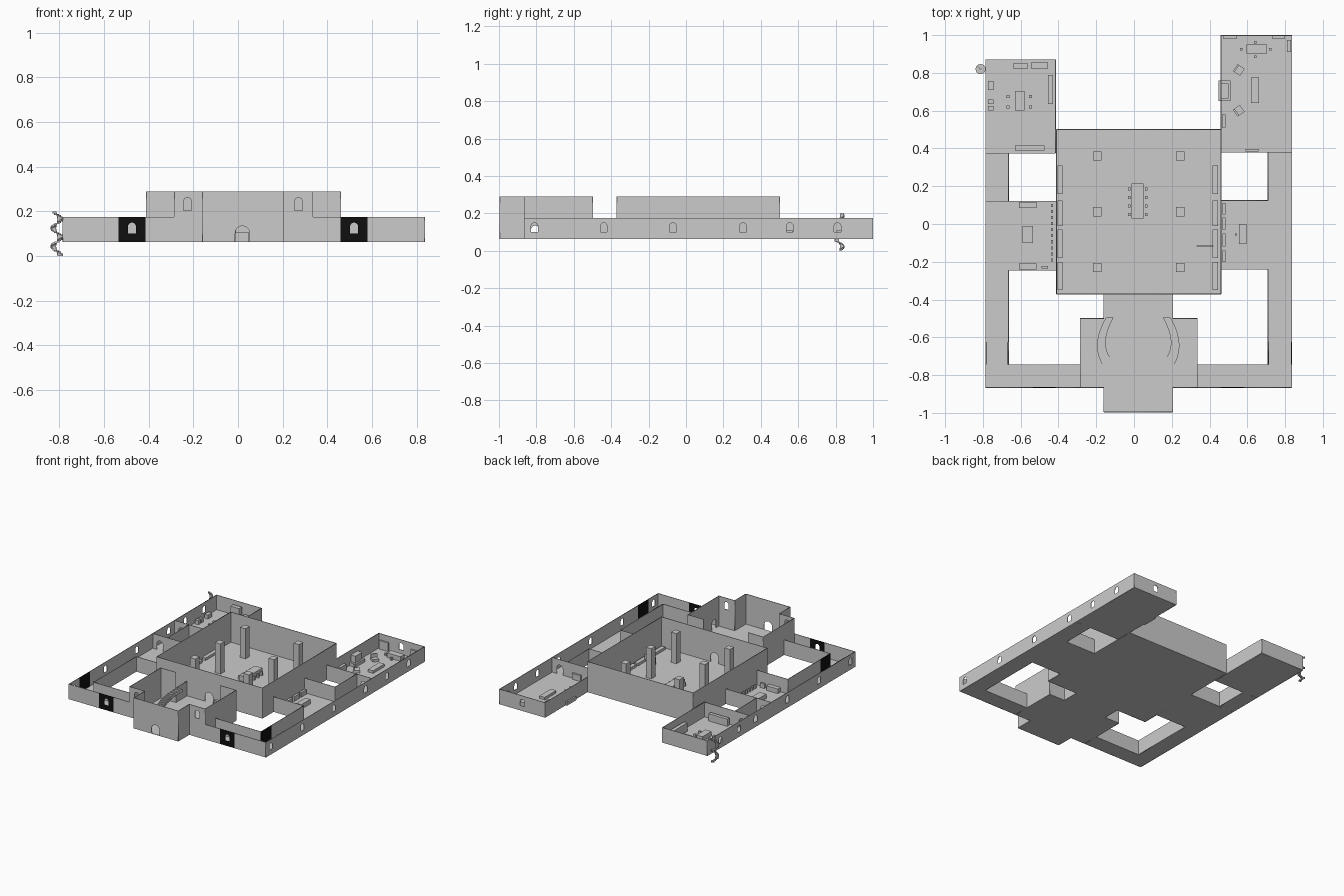
import bpy, math
from mathutils import Matrix, Vector

if "Cube" in bpy.data.objects:
    bpy.data.objects.remove(bpy.data.objects["Cube"])

F, LOW, HIGH, T = 0.063, 0.175, 0.29, 0.004   # floor, wall tops, wall thickness

black = bpy.data.materials.new("dark_panel")
black.diffuse_color = (0.005, 0.005, 0.005, 1)
black.use_nodes = True
black.node_tree.nodes["Principled BSDF"].inputs["Base Color"].default_value = black.diffuse_color


def mesh_obj(name, verts, faces, mat=None):
    me = bpy.data.meshes.new(name)
    me.from_pydata(verts, [], faces)
    ob = bpy.data.objects.new(name, me)
    bpy.context.collection.objects.link(ob)
    if mat:
        me.materials.append(mat)
    return ob


BOX = [(0, 3, 2, 1), (4, 5, 6, 7), (0, 1, 5, 4), (1, 2, 6, 5), (2, 3, 7, 6), (3, 0, 4, 7)]


def prism(name, quad, z0, z1, mat=None):
    return mesh_obj(name, [(x, y, z) for z in (z0, z1) for x, y in quad], BOX, mat)


def box(name, x0, x1, y0, y1, z0, z1, mat=None):
    return prism(name, [(x0, y0), (x1, y0), (x1, y1), (x0, y1)], z0, z1, mat)


def arch(c, z0, z1, w):
    r = w / 2
    top = [(c + r * math.cos(a), z1 - r + r * math.sin(a)) for a in [math.pi * i / 8 for i in range(9)]]
    return [(c - r, z0), (c + r, z0)] + top


def wall(name, p, q, top, openings=(), mat=None):
    """Thin wall from p to q; openings are (distance from p, sill, head, width)."""
    d = Vector((q[0] - p[0], q[1] - p[1], 0))
    L = d.length
    d.normalize()
    cu = bpy.data.curves.new(name, 'CURVE')
    cu.dimensions, cu.fill_mode, cu.extrude = '2D', 'BOTH', T / 2
    for loop in [[(0, F), (L, F), (L, top), (0, top)]] + [arch(*o) for o in openings]:
        s = cu.splines.new('POLY')
        s.points.add(len(loop) - 1)
        for pt, (u, v) in zip(s.points, loop):
            pt.co = (u, v, 0, 1)
        s.use_cyclic_u = True
    tmp = bpy.data.objects.new(name + "_outline", cu)
    bpy.context.collection.objects.link(tmp)
    bpy.context.view_layer.update()
    me = bpy.data.meshes.new_from_object(tmp.evaluated_get(bpy.context.evaluated_depsgraph_get()))
    bpy.data.objects.remove(tmp)
    n = Vector((d.y, -d.x, 0))
    m = Matrix((d, (0, 0, 1), n)).transposed().to_4x4()
    m.translation = (p[0], p[1], 0)
    me.transform(m)
    me.materials.clear()
    if mat:
        me.materials.append(mat)
    bpy.context.collection.objects.link(bpy.data.objects.new(name, me))


def win(d):
    return (d, 0.1, 0.15, 0.036)


def door(d):
    return (d, F + 0.002, 0.135, 0.05)


# Floors
for x0, x1, y0, y1 in [
        (-.785, -.415, .375, .87), (-.785, -.665, -.745, .375), (-.665, -.41, -.245, .12),
        (-.785, -.285, -.865, -.745), (.335, .835, -.865, -.745), (.71, .835, -.745, .38),
        (.46, .71, -.24, .125), (.46, .835, .38, 1.0), (-.41, .46, -.37, .5),
        (-.285, .335, -.865, -.5), (-.16, .205, -.995, -.865), (-.16, .205, -.5, -.37)]:
    box("floor", x0, x1, y0, y1, F, F + .003)

# Outer side walls with windows
wall("west_wall", (-.785, -.865), (-.785, .87), LOW,
     [win(y + .865) for y in (-.81, -.44, -.07, .305, .5, .72)])
wall("east_wall", (.835, -.865), (.835, 1), LOW,
     [win(y + .865) for y in (-.81, -.44, -.07, .305, .555, .81)])

# Front corridors with dark window panels
for x0, a, b, x1 in [(-.785, -.535, -.415, -.285), (.335, .46, .58, .835)]:
    wall("front_wall", (x0, -.865), (a, -.865), LOW)
    wall("front_dark_panel", (a, -.865), (b, -.865), LOW, [win((b - a) / 2)], black)
    wall("front_wall", (b, -.865), (x1, -.865), LOW)
for x, s in [(-.785, 1), (-.665, -1), (.71, 1), (.835, -1)]:
    a, b = sorted((x + s * .0025, x + s * .0035))
    box("corridor_dark_panel", a, b, -.745, -.625, F, LOW, black)

# Courtyard walls
for xo, xi, xh, ya, yb, yc in [(-.665, -.41, -.285, -.245, .12, .375), (.71, .46, .335, -.24, .125, .38)]:
    wall("court_side_wall", (xo, -.745), (xo, ya), LOW)
    wall("court_side_wall", (xo, yb), (xo, yc), LOW)
    wall("court_front_wall", (xo, -.745), (xh, -.745), LOW)
    wall("study_front_wall", (xo, ya), (xi, ya), LOW)
    wall("study_back_wall", (xo, yb), (xi, yb), LOW)
wall("west_corridor_partition", (-.785, .12), (-.665, .12), LOW, [door(.06)])

# Rear wings
wall("west_wing_front", (-.785, .375), (-.415, .375), LOW, [door(.06)])
wall("west_wing_back", (-.785, .87), (-.415, .87), LOW)
wall("west_wing_inner", (-.415, .375), (-.415, .87), LOW)
wall("east_wing_front", (.46, .38), (.835, .38), LOW, [door(.31)])
wall("east_wing_back", (.46, 1 - T / 2), (.835, 1 - T / 2), LOW, [win(.185)])
wall("east_wing_inner", (.46, .38), (.46, 1), LOW)

# Great hall
wall("hall_west", (-.41, -.37), (-.41, .5), HIGH)
wall("hall_east", (.46, -.37), (.46, .5), HIGH)
wall("hall_back", (-.41, .5), (.46, .5), HIGH)
wall("hall_front", (-.41, -.37), (.46, -.37), HIGH, [(.4325, F + .002, .14, .065)])

# Entrance hall and porch
wall("porch_front", (-.16, -.995), (.205, -.995), HIGH, [(.18, F + .002, .135, .065)])
for xp, xh, c in [(-.16, -.285, -.226), (.205, .335, .271)]:
    wall("porch_side", (xp, -.995), (xp, -.865), HIGH)
    wall("entrance_front", (xh, -.865), (xp, -.865), HIGH, [(abs(c - xh), .205, .262, .036)])
    wall("entrance_side", (xh, -.865), (xh, -.5), HIGH, [door(.06)])
    wall("entrance_back", (xh, -.5), (xp, -.5), HIGH)
    wall("passage_side", (xp, -.5), (xp, -.37), LOW)

# Twin curved staircases, climbing towards the back
def stair_edge(t, pts):
    (x0, y0), (x1, y1), (x2, y2) = pts
    k = (1 - t) * (1 - 2 * t), 4 * t * (1 - t), t * (2 * t - 1)
    return x0 * k[0] + x1 * k[1] + x2 * k[2], y0 * k[0] + y1 * k[1] + y2 * k[2]

OUT = [(-.16, -.755), (-.195, -.635), (-.148, -.495)]
INN = [(-.12, -.715), (-.15, -.62), (-.108, -.495)]
N = 16
for side in (0, 1):
    for i in range(N):
        q = [stair_edge(i / N, OUT), stair_edge(i / N, INN),
             stair_edge((i + 1) / N, INN), stair_edge((i + 1) / N, OUT)]
        if side:
            q = [(.045 - x, y) for x, y in q][::-1]
        z = F + (LOW - F) * (i + 1) / N
        prism("curved_stair_step", q, max(F, z - .02), z)

# Outdoor spiral stair
SX, SY, R, PITCH, STEPS = -.812, .82, .027, .082, 38
for i in range(STEPS):
    a, b = (math.tau * k / 16 for k in (i, i + 1.1))
    p = [(SX + r * math.cos(t), SY + r * math.sin(t)) for r, t in ((.003, a), (R, a), (R, b), (.003, b))]
    z = PITCH * i / 16
    prism("spiral_step", p, z, z + .009)

# Great hall columns, dining set and wall benches
for x in (-.195, .245):
    for y in (-.23, .065, .36):
        box("column", x - .022, x + .022, y - .024, y + .024, F, HIGH)
box("long_table", -.012, .05, .03, .215, F, .105)
for x in (-.025, .065):
    for y in (.05, .095, .14, .185):
        box("hall_chair", x - .007, x + .007, y - .007, y + .007, F, .092)
for y0, y1 in [(-.35, -.2), (-.18, -.03), (-.01, .125), (.16, .31)]:
    box("west_bench", -.405, -.378, y0, y1, F, .085)
    box("east_bench", .415, .445, y0, y1, F, .085)
box("screen", .33, .42, -.118, -.115, F, .12)

# Room furniture: name, x0, x1, y0, y1, top height
for name, x0, x1, y0, y1, h in [
        ("stove", -.637, -.565, .82, .852, .15), ("counter", -.545, -.455, .822, .855, .1),
        ("tall_cabinet", -.455, -.428, .635, .79, .13), ("kitchen_table", -.63, -.58, .6, .705, .1),
        ("sideboard", -.63, -.475, .39, .415, .12), ("crate", -.773, -.745, .71, .757, .095),
        ("crate", -.773, -.745, .635, .66, .095), ("crate", -.773, -.745, .6, .625, .095),
        ("study_sofa", -.61, -.515, .085, .117, .1), ("study_desk", -.59, -.535, -.1, -.01, .1),
        ("study_sofa", -.61, -.515, -.24, -.208, .1), ("low_shelf", -.49, -.455, -.235, -.222, .1),
        ("desk", .555, .595, -.105, 0, .1), ("desk_stool", .534, .544, -.06, -.05, .085),
        ("games_table", .595, .705, .903, .95, .1), ("sofa", .62, .663, .64, .775, .085),
        ("hearth", .447, .512, .65, .76, .09), ("chimney_breast", .46, .5, .665, .745, .14),
        ("console", .465, .485, .51, .58, .11), ("low_cabinet", .59, .66, .385, .398, .11),
        ("bookcase", .81, .832, .91, .975, .13), ("bookcase", .47, .545, .982, .994, .13),
        ("bookcase", .73, .8, .982, .994, .13)]:
    box(name, x0, x1, y0, y1, F, h)
for x in (-.667, -.547):
    for y in (.62, .675):
        box("kitchen_chair", x - .008, x + .008, y - .008, y + .008, F, .088)
for x, y in [(.568, .925), (.722, .925), (.642, .962), (.642, .885)]:
    box("games_stool", x - .007, x + .007, y - .007, y + .007, F, .085)
for i in range(10):
    y = .09 - i * .032
    box("small_shelf_unit", -.44, -.428, y, y + .016, F, .09)
for y0, y1 in [(.05, .11), (-.03, .035), (-.12, -.05), (-.2, -.14)]:
    box("book_chest", .468, .485, y0, y1, F, .1)
for y, turn in [(.815, .6), (.6, -.6)]:
    for name, w, u, h in [("armchair_seat", .022, 0, .085), ("armchair_back", .005, -.018, .11)]:
        c, s = math.cos(turn), math.sin(turn)
        q = [(u - w, -.022), (u + w, -.022), (u + w, .022), (u - w, .022)]
        prism(name, [(.555 + a * c + b * s, y - a * s + b * c) for a, b in q], F, h)
